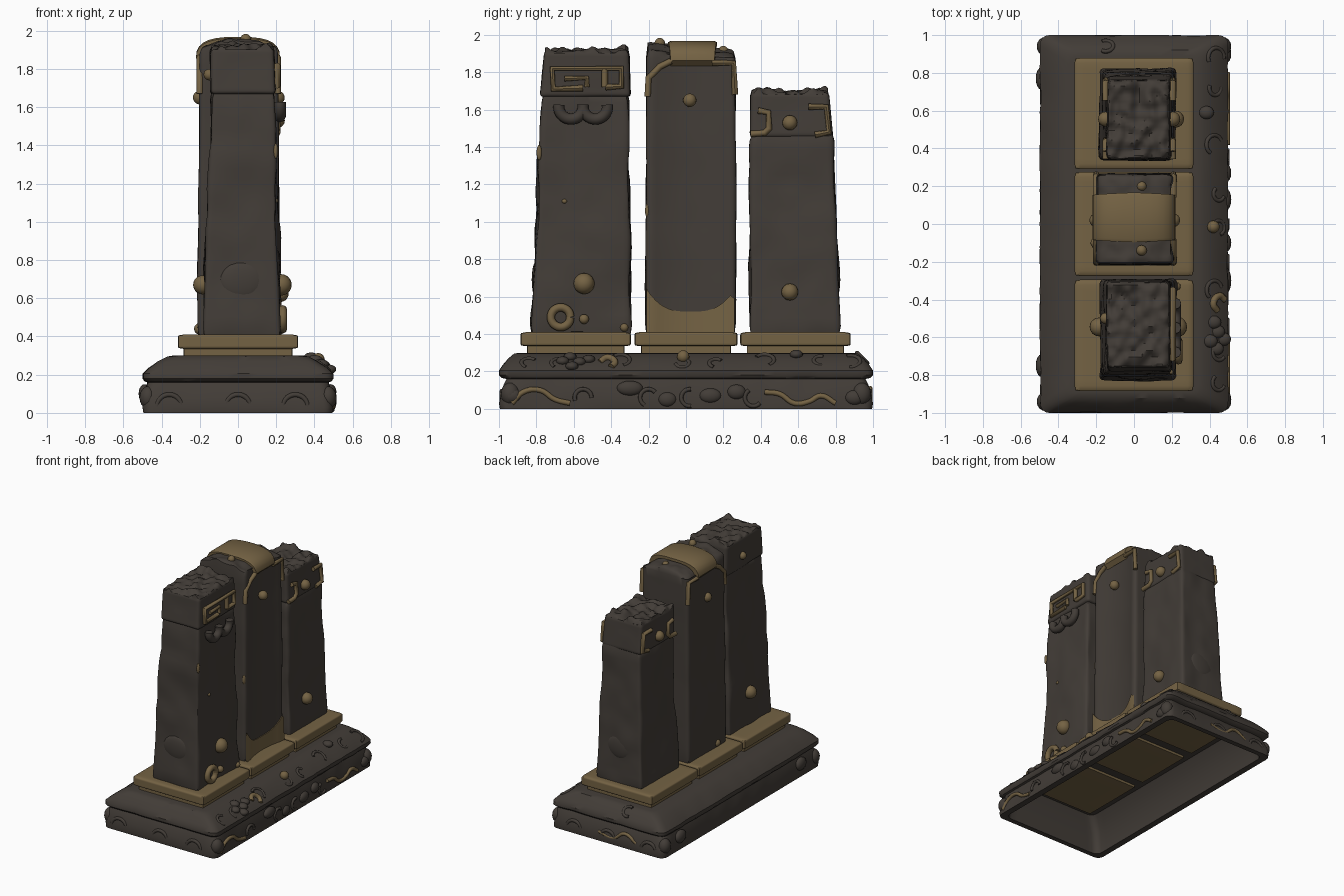
import bpy, bmesh, math, random
from mathutils import Vector, noise

if "Cube" in bpy.data.objects:
    bpy.data.objects.remove(bpy.data.objects["Cube"])
random.seed(4)

def material(name, rgb):
    m = bpy.data.materials.new(name)
    m.diffuse_color = (*rgb, 1)
    m.use_nodes = True
    m.node_tree.nodes["Principled BSDF"].inputs["Base Color"].default_value = m.diffuse_color
    return m
STONE = material("dark_stone", (0.055, 0.046, 0.0385))
GOLD = material("aged_gold", (0.175, 0.123, 0.057))

def finish(ob, mat, angle=40):
    ob.data.materials.clear()
    ob.data.materials.append(mat)
    bpy.ops.object.select_all(action='DESELECT')
    ob.select_set(True)
    bpy.context.view_layer.objects.active = ob
    bpy.ops.object.shade_smooth_by_angle(angle=math.radians(angle))
    return ob

def from_bm(name, bm, mat, angle=40):
    bmesh.ops.recalc_face_normals(bm, faces=bm.faces)
    me = bpy.data.meshes.new(name)
    bm.to_mesh(me)
    bm.free()
    ob = bpy.data.objects.new(name, me)
    bpy.context.collection.objects.link(ob)
    return finish(ob, mat, angle)

def lerp(a, b, t):
    return a + (b - a) * t

def block(name, low, high, z0, z1, mat=STONE, r=0.025, amp=0.0, rough=0.0,
          cuts=24, arch=0.0, scoop=0.0, tilt=0.0):
    """Rounded, tapered, optionally weathered box; low/high = (x0, x1, y0, y1)."""
    bm = bmesh.new()
    bmesh.ops.create_cube(bm, size=2)
    bmesh.ops.subdivide_edges(bm, edges=bm.edges[:], cuts=cuts, use_grid_fill=True)
    half = Vector(((low[1] - low[0]) / 2, (low[3] - low[2]) / 2, (z1 - z0) / 2))
    for v in bm.verts:
        u = v.co.copy()
        p = Vector([u[i] * half[i] for i in range(3)])
        q = Vector([max(-half[i] + r, min(half[i] - r, p[i])) for i in range(3)])
        d = p - q
        if d.length > 1e-6:
            p = q + d.normalized() * r
        n = d.normalized()
        s = Vector([p[i] / half[i] for i in range(3)])
        t = (s.z + 1) / 2
        e = [lerp(low[i], high[i], t) for i in range(4)]
        c = Vector((lerp(e[0], e[1], (s.x + 1) / 2), lerp(e[2], e[3], (s.y + 1) / 2), lerp(z0, z1, t)))
        c += n * amp * (noise.noise(c * 3.3) + 0.4 * noise.noise(c * 8) - 0.2)
        if u.z > 0.99:
            c.z += rough * noise.noise(Vector((c.x, c.y, 0.3)) * 17) - arch * s.x ** 2 - tilt * s.y
        if u.x > 0.99 and abs(s.y) < 0.85:
            c.x -= scoop * (1 - (s.y / 0.85) ** 2)
        v.co = c
    return from_bm(name, bm, mat)

def tube(name, pts, r, mat=GOLD, smooth=True):
    cu = bpy.data.curves.new(name, 'CURVE')
    cu.dimensions = '3D'
    cu.bevel_depth = r
    cu.bevel_resolution = 2
    cu.resolution_u = 5
    cu.use_fill_caps = True
    sp = cu.splines.new('BEZIER' if smooth else 'POLY')
    data = sp.bezier_points if smooth else sp.points
    data.add(len(pts) - 1)
    for b, p in zip(data, pts):
        if smooth:
            b.co = p
            b.handle_left_type = b.handle_right_type = 'AUTO'
        else:
            b.co = (*p, 1)
    ob = bpy.data.objects.new(name, cu)
    bpy.context.collection.objects.link(ob)
    bpy.ops.object.select_all(action='DESELECT')
    ob.select_set(True)
    bpy.context.view_layer.objects.active = ob
    bpy.ops.object.convert(target='MESH')
    return finish(bpy.context.object, mat, 50)

def ball(name, loc, scale, mat=GOLD):
    bm = bmesh.new()
    bmesh.ops.create_uvsphere(bm, u_segments=16, v_segments=10, radius=1)
    s = Vector(scale) if isinstance(scale, tuple) else Vector((scale,) * 3)
    for v in bm.verts:
        v.co = v.co * s + Vector(loc)
    return from_bm(name, bm, mat, 60)

# hollow weathered base, lofted from inner ceiling, round the rim, up to the top
def ring(hx, hy, z, r=0.05):
    pts, corners = [], [(1, 1, 0), (-1, 1, 90), (-1, -1, 180), (1, -1, 270)]
    for k, (sx, sy, a0) in enumerate(corners):
        for i in range(5):
            a = math.radians(a0 + i * 22.5)
            pts.append(Vector((sx * (hx - r) + r * math.cos(a), sy * (hy - r) + r * math.sin(a), z)))
        nx, ny, a1 = corners[(k + 1) % 4]
        b = math.radians(a1)
        end = Vector((nx * (hx - r) + r * math.cos(b), ny * (hy - r) + r * math.sin(b), z))
        n = 16 if k % 2 == 0 else 32
        start = pts[-1].copy()
        pts += [start.lerp(end, i / n) for i in range(1, n)]
    return pts

bm = bmesh.new()
profile = [(.34, .89, .265), (.42, .94, .16), (.445, .955, 0), (.495, .995, 0), (.50, 1.0, .03),
           (.495, .99, .08), (.485, .975, .13), (.475, .96, .16), (.49, .985, .165), (.50, 1.0, .18),
           (.50, 1.0, .205), (.47, .98, .235), (.42, .95, .27), (.37, .92, .295), (.34, .89, .30)]
rings = []
for k, (hx, hy, z) in enumerate(profile):
    vs = []
    for p in ring(hx, hy, z):
        if 3 < k < 13:
            w = 0.012 * (noise.noise(p * 5) + 0.6 * noise.noise(p * 11))
            p.x -= math.copysign(max(-0.008, w), p.x)
            p.y -= math.copysign(max(0, w), p.y)
        vs.append(bm.verts.new(p))
    rings.append(vs)
for a, b in zip(rings, rings[1:]):
    for i in range(len(a)):
        j = (i + 1) % len(a)
        bm.faces.new((a[i], a[j], b[j], b[i]))
bm.faces.new(rings[0])
bm.faces.new(rings[-1])
from_bm("base", bm, STONE, 35)

# gold plinths
for tag, y0, y1 in (("front", -.885, -.295), ("middle", -.275, .275), ("back", .29, .88)):
    f = (-.285, .285, y0 + .035, y1 - .035)
    block(tag + "_plinth_foot", f, f, .245, .35, GOLD, .006, cuts=8)
    s = (-.315, .315, y0, y1)
    block(tag + "_plinth_slab", s, s, .335, .41, GOLD, .015, cuts=20)

# stone pillars and rough caps
block("front_pillar", (-.19, .225, -.83, -.29), (-.14, .195, -.775, -.305), .40, 1.69, amp=.018)
block("front_cap", (-.145, .20, -.785, -.295), (-.145, .19, -.76, -.305), 1.665, 1.915, amp=.006, rough=.045)
block("back_pillar", (-.19, .225, .335, .83), (-.14, .195, .345, .785), .40, 1.47, amp=.018)
block("back_cap", (-.145, .20, .34, .785), (-.145, .19, .345, .765), 1.45, 1.695, amp=.006, rough=.045)
block("middle_pillar", (-.215, .22, -.22, .27), (-.20, .21, -.21, .265), .40, 1.94,
      amp=.006, rough=.012, arch=.05, scoop=.03, tilt=.02)

# shallow bowl-shaped lumps on the end faces
for tag, y in (("front", -.80), ("back", .80)):
    ball(tag + "_lump", (.02, y, .69), (.12, .025, .10), STONE)

# gold apron at the foot of the middle pillar
bm = bmesh.new()
prev = None
for i in range(21):
    s = -1 + i / 10
    y = .025 + .235 * s
    x = .228 - .03 * max(0, 1 - (s / .85) ** 2)
    top = .52 + .12 * abs(s) ** 3 - (.05 if s > .95 else 0)
    cur = [bm.verts.new((x, y, .405)), bm.verts.new((x - .002, y, top)),
           bm.verts.new((x - .008, y, top)), bm.verts.new((x - .008, y, .405))]
    if prev:
        for k in range(4):
            bm.faces.new((prev[k], prev[(k + 1) % 4], cur[(k + 1) % 4], cur[k]))
    prev = cur
from_bm("gold_apron", bm, GOLD)

# gold strap arched over the middle pillar, narrowing towards its ends
bm = bmesh.new()
prev = None
for i in range(17):
    s = -1 + i / 8
    x, z = .22 * math.sin(s * math.pi / 2), 1.968 - .105 * abs(s) ** 2.6
    w = .132 - .015 * abs(s)
    cur = [bm.verts.new((x * k, .035 + y * w, z - d)) for k, y, d in
           ((1, -1, .008), (1, -.88, 0), (1, .88, 0), (1, 1, .008), (.86, 1, .03), (.86, -1, .03))]
    if prev:
        for k in range(6):
            bm.faces.new((prev[k], prev[(k + 1) % 6], cur[(k + 1) % 6], cur[k]))
    else:
        bm.faces.new(cur)
    prev = cur
bm.faces.new(prev)
from_bm("gold_strap", bm, GOLD)

# gold brackets, given as (y, z) paths on a side face
def on_side(name, x, path, r=.017, mat=GOLD, smooth=False):
    tube(name, [(x, y, z) for y, z in path], r, mat, smooth)
on_side("front_cap_trim", .205, [(-.55, 1.715), (-.71, 1.71), (-.715, 1.82), (-.345, 1.82), (-.345, 1.725), (-.43, 1.72)])
on_side("front_cap_bar_a", .205, [(-.435, 1.72), (-.435, 1.815)])
on_side("front_cap_bar_b", .205, [(-.65, 1.765), (-.53, 1.77), (-.53, 1.72)], .014)
for side, xb, xm in (("right", .205, .208), ("left", -.15, -.2)):
    on_side(side + "_back_trim_a", xb, [(.345, 1.47), (.42, 1.475), (.445, 1.50), (.44, 1.585), (.385, 1.595)])
    on_side(side + "_back_trim_b", xb, [(.655, 1.615), (.75, 1.615), (.765, 1.48), (.69, 1.465)])
    on_side(side + "_middle_trim_a", xm, [(-.205, 1.67), (-.20, 1.77), (-.14, 1.83), (-.08, 1.86)])
    on_side(side + "_middle_trim_b", xm, [(.14, 1.85), (.255, 1.85), (.262, 1.68)])
    ball(side + "_back_cap_stud", (xb, .555, 1.53), .04)
    ball(side + "_middle_stud", (xm, .02, 1.65), .036)
for i, (x, y, z, r) in enumerate([(.225, -.545, .67, .056), (.225, -.545, .48, .026), (.225, -.33, .435, .022),
        (.22, .555, .625, .045), (-.185, -.545, .67, .05), (-.15, -.5, 1.77, .03), (.04, -.14, 1.955, .028),
        (.04, .20, 1.915, .026), (.42, -.015, .28, .033), (-.20, -.1, .44, .03)]):
    ball("gold_stud_%d" % i, (x, y, z), r)
# worn gold flecks on pillar edges
for i, (y, z) in enumerate([(-.785, 1.37), (-.205, 1.06), (-.65, 1.11)]):
    ball("gold_fleck_%d" % i, (.198, y, z), (.012, .014, .04 if i < 2 else .012))

# axes map a loop's flat coordinates to side, end, right-slope and end-slope planes
PLANES = {'x': ((0, 1, 0), (0, 0, 1)), 'y': ((1, 0, 0), (0, 0, 1)),
          'slope': ((0, 1, 0), (-.8, 0, .6)), 'end': ((1, 0, 0), (0, -.7, .7))}
def loop(name, c, r, t, mat, a0=0, a1=360, axis='x'):
    h, v = (Vector(p) * r for p in PLANES[axis])
    angles = [math.radians(lerp(a0, a1, i / 12)) for i in range(13)]
    tube(name, [Vector(c) + h * math.cos(a) + v * math.sin(a) for a in angles], t, mat)
loop("gold_ring", (.235, -.67, .49), .052, .022, GOLD)

# stone coils under the front cap
for k, y in enumerate((-.615, -.485)):
    loop("coil_outer_%d" % k, (.22, y, 1.615), .065, .03, STONE, 170, 370)

# rubble and curls on the right slope of the base
for k, y in enumerate((-.84, -.68, -.35, -.02, .16, .42, .72, .88)):
    t, a = random.uniform(.35, .6), random.uniform(0, 360)
    loop("slope_curl_%d" % k, (.5 - .13 * t, y, .208 + .09 * t), random.uniform(.03, .055), .011, STONE, a, a + 210, 'slope')
for k, (y, t) in enumerate([(-.66, .5), (-.62, .75), (-.57, .45), (-.61, .2), (-.52, .6), (.59, .9)]):
    ball("slope_rubble_%d" % k, (.5 - .13 * t, y, .21 + .09 * t), (.04, .035, .025), STONE)
tube("slope_gold_curl", [(.44, -.46, .25), (.42, -.42, .275), (.45, -.38, .25), (.48, -.40, .225)], .018)

# rubble and gold ribbons round the lower base
for k, (y, z, w) in enumerate([(-.93, .07, .05), (-.30, .11, .07), (-.1, .05, .05), (.13, .07, .06),
                               (.27, .09, .05), (.9, .06, .05)]):
    ball("rubble_%d" % k, (.485, y, z), (.03, w, .04), STONE)
for k, y in enumerate((-.55, -.2, .02, .36)):
    loop("side_curl_%d" % k, (.495, y, .06), .045, .011, STONE, 40 * k, 40 * k + 200)
on_side("gold_ribbon_a", .495, [(-.93, .03), (-.87, .09), (-.78, .10), (-.70, .05), (-.62, .03)], .014, smooth=True)
on_side("gold_ribbon_b", .495, [(.42, .09), (.50, .08), (.58, .03), (.66, .04), (.72, .07), (.80, .03)], .014, smooth=True)
for tag, s in (("front", -1), ("back", 1)):
    for k, x in enumerate((-.36, 0, .3)):
        loop("%s_curl_%d" % (tag, k), (x, s * .984, .03), .065, .013, STONE, 0, 180, 'y')
    for x in (-.47, .47):
        ball("%s_corner_rubble" % tag, (x, s * .94, .08), (.045, .05, .06), STONE)
tube("back_gold_ribbon", [(-.25, .985, .06), (-.15, .985, .11), (-.05, .985, .05), (.08, .985, .07)], .013)
loop("back_slope_curl", (-.15, .942, .272), .04, .011, STONE, -120, 120, 'end')
for k, y in enumerate((-.75, .77)):
    ball("left_rubble_%d" % k, (-.49, y, .1), (.03, .06, .05), STONE)
